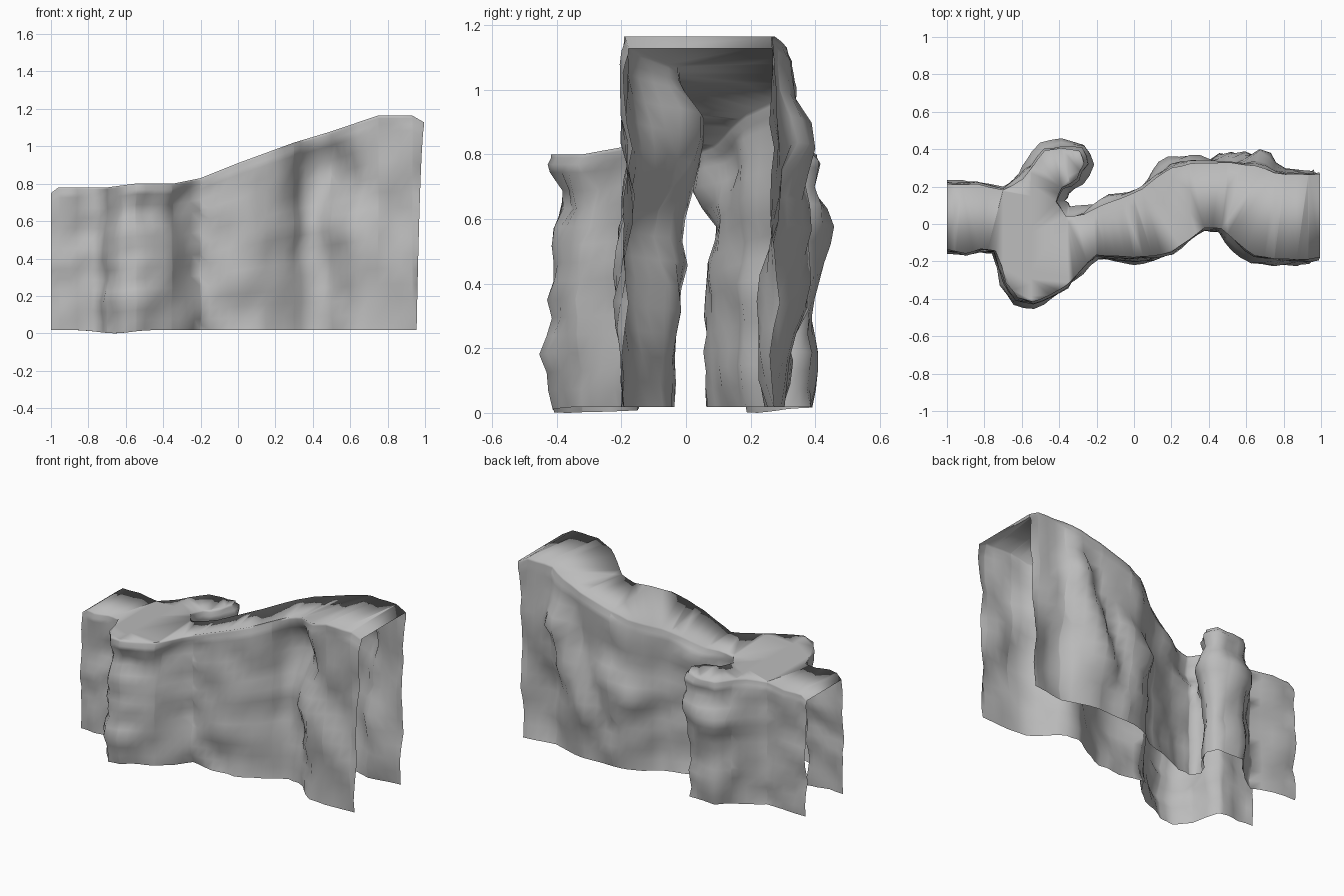
import bpy, bmesh, math
from mathutils import Vector, noise

cube = bpy.data.objects.get("Cube")
if cube:
    bpy.data.objects.remove(cube, do_unlink=True)

# Plan outlines of the two rock walls
FRONT = [(-1, -.15), (-.9, -.16), (-.82, -.14), (-.75, -.15), (-.7, -.32), (-.63, -.41), (-.54, -.42),
         (-.45, -.38), (-.36, -.33), (-.28, -.26), (-.2, -.17), (-.1, -.18), (0, -.19), (.1, -.18),
         (.2, -.15), (.3, -.09), (.38, -.03), (.46, -.04), (.55, -.11), (.64, -.18), (.75, -.2),
         (.87, -.2), (1, -.19)]
BACK = [(1, .27), (.87, .28), (.75, .28), (.65, .32), (.52, .34), (.4, .33), (.3, .33), (.2, .31), (.12, .26),
        (.04, .19), (-.07, .14), (-.17, .1), (-.27, .06), (-.36, .055), (-.41, .12), (-.38, .19), (-.3, .24),
        (-.26, .32), (-.29, .39), (-.39, .41), (-.48, .4), (-.54, .32), (-.6, .25), (-.7, .19), (-.84, .22),
        (-1, .22)]
CREST = [(-1, .75), (-.96, .78), (-.7, .78), (-.55, .8), (-.35, .8), (-.2, .83), (0, .91), (.3, 1.02),
         (.5, 1.08), (.75, 1.165), (.93, 1.165), (1, 1.125)]

# Ridges (+) and hollows (-): start x and height, end x and height, width, depth
FRONT_FOLDS = [(-.65, .22, -.5, .22, .08, .02), (-.65, .36, -.5, .34, .06, -.02),
               (-.68, .83, -.5, .83, .07, -.045), (.42, .77, .42, .83, .12, -.065),
               (.38, .45, .4, .58, .08, -.03), (.52, .5, .82, .28, .1, .03),
               (.5, .82, .9, .5, .1, -.03), (0, .3, .12, .65, .1, .015),
               (-.3, .85, -.24, .45, .08, -.02)]
BACK_FOLDS = [(-.5, .68, -.3, .7, .1, .04), (-.5, .87, -.3, .87, .07, -.02),
              (.7, .74, .66, .76, .08, .06), (.68, .7, .47, .3, .08, .045),
              (.58, .85, .34, .25, .05, -.035), (.34, .55, .18, .5, .09, .045),
              (.25, 0, .65, 0, .12, -.03), (.8, .1, .8, .32, .12, -.05),
              (-.16, .9, -.14, .9, .09, .035)]
LEVELS = [i / 14 for i in range(14)] + [.96, .987]


def crest(x):
    for (xa, za), (xb, zb) in zip(CREST, CREST[1:]):
        if x <= xb:
            return za + (zb - za) * max(0, x - xa) / (xb - xa)
    return CREST[-1][1]


def fold(x, t, shape):
    """Soft ridge along a line on the wall."""
    xa, ta, xb, tb, width, depth = shape
    start, line, p = Vector((xa, ta)), Vector((xb - xa, tb - ta)), Vector((x, t))
    s = min(1, max(0, (p - start).dot(line) / line.length_squared))
    return depth * math.exp(-((p - start - line * s).length / width) ** 2)


def refine(path):
    points = [path[0]]
    for a, b in zip(path, path[1:]):
        points += [((a[0] + b[0]) / 2, (a[1] + b[1]) / 2), b]
    return points


def wall(bm, outline, folds, seed):
    """Rough wall following a plan outline; returns its top row."""
    path = refine(outline)
    rows = []
    for i, (x, y) in enumerate(path):
        a, b = path[max(i - 1, 0)], path[min(i + 1, len(path) - 1)]
        out = Vector((b[1] - a[1], a[0] - b[0], 0)).normalized()
        end = abs(x) == 1
        if end:
            out = Vector((0, math.copysign(1, y), 0))
        column = []
        for t in LEVELS:
            p = Vector((x, y, t))
            rough = noise.noise(Vector((x * 5 + seed, y * 4, t * 5)))
            fine = noise.noise(Vector((x * 9, y * 9 + seed, t * 9)))
            d = .025 * rough + .018 * fine
            d += sum(fold(x, t, f) for f in folds)
            if t == LEVELS[-1]:
                d = d * .5 - .008
            p += out * d
            p.x = max(-1, min(1, p.x))
            if x == 1:
                p.x -= .045 * (1 - t) ** .5
            column.append(bm.verts.new(p))
        rows.append(column)
    for c0, c1 in zip(rows, rows[1:]):
        for k in range(len(LEVELS) - 1):
            bm.faces.new((c0[k], c1[k], c1[k + 1], c0[k + 1]))
    return [c[-1] for c in rows]


# Open shell: two walls joined by a cap, with open ends and underside
bm = bmesh.new()
rim = wall(bm, FRONT, FRONT_FOLDS, 0) + wall(bm, BACK, BACK_FOLDS, 7.3)
cap = bm.faces.new(rim)

# Rounded shoulder around the cap
bmesh.ops.inset_region(bm, faces=[cap], thickness=.04)
for v in cap.verts:
    v.co.z = 1
bmesh.ops.triangulate(bm, faces=[cap])

# Cross cuts let the cap follow the sloping crest
for x, _ in CREST[1:-1]:
    bmesh.ops.bisect_plane(bm, geom=bm.verts[:] + bm.edges[:] + bm.faces[:], dist=.0005,
                           plane_co=(x, 0, 0), plane_no=(1, 0, 0))
for v in bm.verts:
    base = .018 - .018 * math.exp(-((v.co.x + .66) / .12) ** 2)
    v.co.z = base + v.co.z * (crest(v.co.x) - base)
bmesh.ops.recalc_face_normals(bm, faces=bm.faces[:])

mesh = bpy.data.meshes.new("rock_shell")
bm.to_mesh(mesh)
bm.free()
rock = bpy.data.objects.new("rock_shell", mesh)
bpy.context.collection.objects.link(rock)

# Stone grey
mat = bpy.data.materials.new("stone_grey")
mat.use_nodes = True
mat.diffuse_color = (.5, .5, .5, 1)
mat.node_tree.nodes["Principled BSDF"].inputs["Base Color"].default_value = (.5, .5, .5, 1)
mesh.materials.append(mat)

bpy.context.view_layer.objects.active = rock
rock.select_set(True)
bpy.ops.object.shade_smooth_by_angle(angle=math.radians(100))
